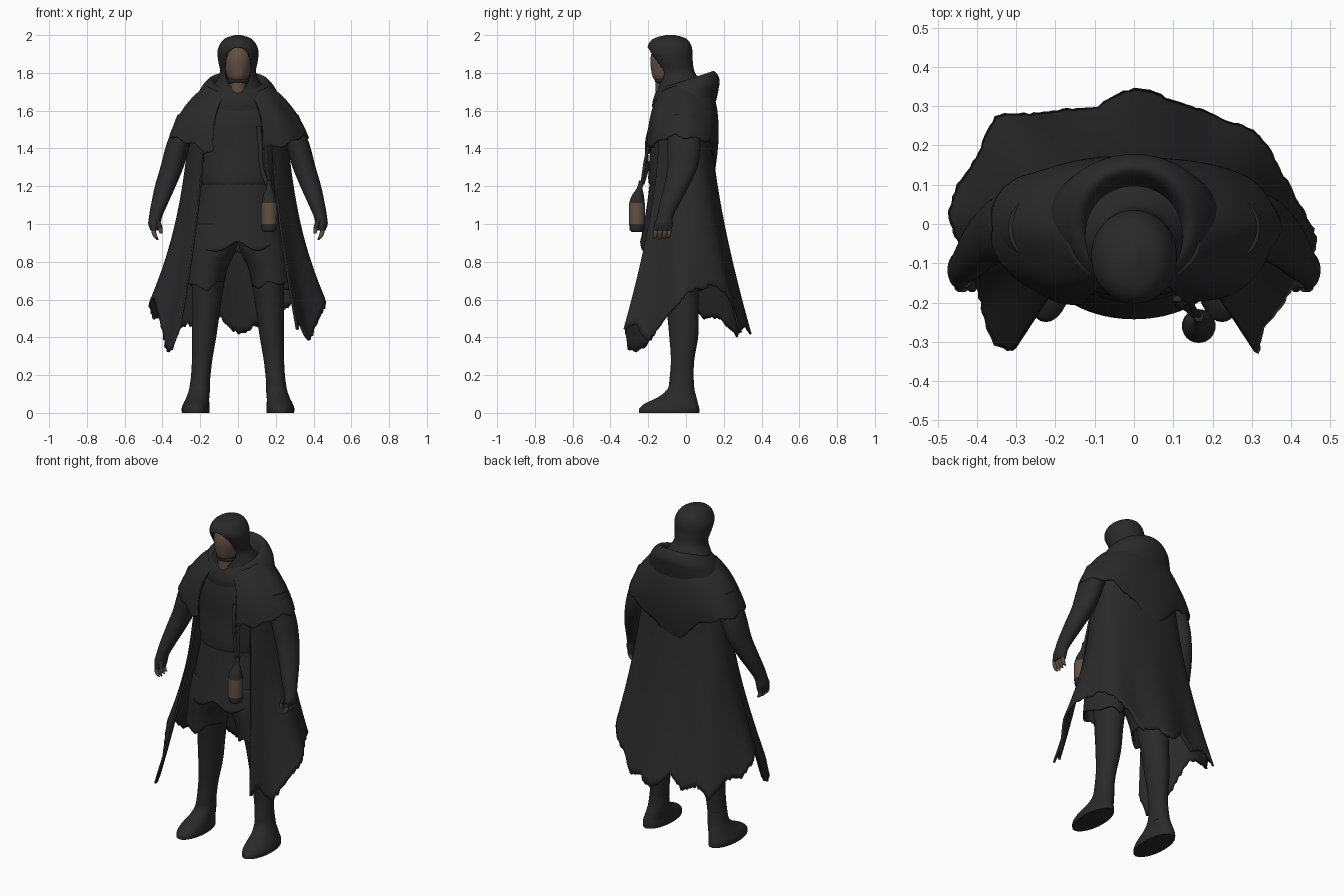
import bpy, bmesh, math, random
from mathutils import Vector

random.seed(4)


def material(name, rgb):
    m = bpy.data.materials.new(name)
    m.diffuse_color = (*rgb, 1)
    return m


CLOTH = material("charcoal cloth", (0.023, 0.023, 0.023))
BROWN = material("dull brown", (0.125, 0.08, 0.055))


def spline(pts, t):
    """Catmull-Rom through pts, t counted in points."""
    i = min(int(t), len(pts) - 2)
    f = t - i
    p = [Vector(pts[min(max(i + k, 0), len(pts) - 1)]) for k in (-1, 0, 1, 2)]
    return 0.5 * (2 * p[1] + (p[2] - p[0]) * f + (2 * p[0] - 5 * p[1] + 4 * p[2] - p[3]) * f * f
                  + (3 * p[1] - p[0] - 3 * p[2] + p[3]) * f ** 3)


def finish(name, bm, mats, thick=0, pick=None):
    bmesh.ops.recalc_face_normals(bm, faces=bm.faces)
    if pick:
        for f in bm.faces:
            f.material_index = pick(f.calc_center_median())
    me = bpy.data.meshes.new(name)
    bm.to_mesh(me)
    bm.free()
    for m in mats:
        me.materials.append(m)
    ob = bpy.data.objects.new(name, me)
    bpy.context.collection.objects.link(ob)
    if thick:
        mod = ob.modifiers.new("thickness", 'SOLIDIFY')
        mod.thickness, mod.offset = thick, 0
    return ob


def loft(name, rings, mats=(CLOTH,), side=1, seg=32, sub=5, cap=True, tilt=0,
         rag=None, thick=0, pick=None, hole=None):
    """Skin over horizontal ellipses (x, y, z, rx, ry)."""
    bm = bmesh.new()
    n = (len(rings) - 1) * sub
    rows = []
    for r in range(n + 1):
        x, y, z, rx, ry = spline(rings, r / sub)
        row = []
        for k in range(seg):
            a = 2 * math.pi * k / seg
            py = y + ry * math.sin(a)
            dz = rag(a) * (r / n) ** 3 if rag else 0
            row.append(bm.verts.new((side * (x + rx * math.cos(a)), py, z + tilt * py + dz)))
        rows.append(row)
    for a, b in zip(rows, rows[1:]):
        for k in range(seg):
            j = (k + 1) % seg
            bm.faces.new((a[k], a[j], b[j], b[k]))
    if cap:
        bm.faces.new(rows[0])
        bm.faces.new(rows[-1])
    if hole:
        gone = [f for f in bm.faces if hole(f.calc_center_median())]
        bmesh.ops.delete(bm, geom=gone, context='FACES')
    return finish(name, bm, mats, thick, pick)


def drape(name, half, jag, fold, waves, thick, nu=14, nv=36):
    """Open cloth sheet; half lists (top, middle, hem) points from back to front edge."""
    cols = [[(-x, y, z) for x, y, z in c] for c in half[:0:-1]] + list(half)
    last = len(cols) - 1
    bm = bmesh.new()
    grid = []
    for i in range(last * nu + 1):
        u = i / nu
        p, q, r = (spline([c[k] for c in cols], u) for k in range(3))
        j = u / last * (len(jag) - 1)
        lo = min(int(j), len(jag) - 2)
        end = 1 + jag[lo] + (jag[lo + 1] - jag[lo]) * (j - lo) + random.uniform(-.008, .008)
        col = []
        for s in range(nv + 1):
            v = end * s / nv
            pt = p * (2 * (v - .5) * (v - 1)) + q * (4 * v * (1 - v)) + r * (2 * v * (v - .5))
            out = Vector((pt.x, pt.y, 0)).normalized()
            pt += out * fold * v * v * math.sin(u * waves)
            col.append(bm.verts.new(pt))
        grid.append(col)
    for a, b in zip(grid, grid[1:]):
        for s in range(nv):
            bm.faces.new((a[s], b[s], b[s + 1], a[s + 1]))
    return finish(name, bm, (CLOTH,), thick)


def ragged(amount, count):
    vals = [random.uniform(-amount, amount) for _ in range(count)]

    def f(a):
        t = a / (2 * math.pi) * count
        i = int(t)
        return vals[i % count] * (1 - t + i) + vals[(i + 1) % count] * (t - i)
    return f


# head: face, neck, hood with a face opening, chin strap
loft("face", [(0, -.09, 1.75, .03, .05), (0, -.10, 1.77, .052, .072), (0, -.10, 1.82, .069, .085),
              (0, -.10, 1.88, .073, .088), (0, -.10, 1.945, .06, .07)], (BROWN,))
loft("neck", [(0, -.08, 1.62, .06, .06), (0, -.09, 1.69, .055, .07), (0, -.09, 1.77, .05, .07)], (BROWN,))
loft("hood", [(0, -.01, 1.69, .16, .14), (0, -.03, 1.745, .118, .115), (0, -.05, 1.80, .091, .094),
              (0, -.07, 1.86, .100, .102), (0, -.083, 1.91, .105, .114), (0, -.087, 1.95, .092, .108),
              (0, -.085, 1.98, .064, .08), (0, -.082, 1.997, .012, .02)], seg=96, sub=10, thick=.008,
     hole=lambda c: c.y < -.07 and abs(c.x / .068) ** 2.4 + abs((c.z - 1.825) / .11) ** 2.4 < 1)
loft("chin_strap", [(0, -.09, 1.745, .058, .066), (0, -.09, 1.757, .064, .076), (0, -.09, 1.768, .06, .07)])

# cowl rolled around the neck
loft("cowl", [(0, -.005, 1.60, .24, .165), (0, -.002, 1.66, .22, .175), (0, 0, 1.70, .205, .178),
              (0, 0, 1.74, .178, .165), (0, 0, 1.762, .15, .143), (0, -.005, 1.75, .125, .125),
              (0, -.015, 1.70, .11, .11)], cap=False, tilt=.33, seg=48)

# torso with overhanging tunic, and short skirt
loft("tunic", [(0, -.05, 1.18, .17, .12), (0, -.05, 1.205, .194, .142), (0, -.05, 1.25, .202, .15),
               (0, -.045, 1.4, .21, .145), (0, -.04, 1.55, .23, .145), (0, -.03, 1.65, .2, .13),
               (0, -.03, 1.72, .09, .08)])
hem = ragged(.03, 17)
loft("skirt", [(0, -.05, 1.23, .185, .135), (0, -.05, 1.1, .208, .152), (0, -.055, .98, .23, .165),
               (0, -.06, .87, .248, .178)], cap=False, seg=64, thick=.01,
     rag=lambda a: hem(a) + .06 * max(0, -math.sin(a)) ** 30)

for side, tag in ((-1, "left"), (1, "right")):
    # breeches, leg and boot
    loft("breeches_" + tag, [(.11, -.05, 1.0, .12, .14), (.135, -.05, .87, .122, .145),
                             (.165, -.05, .76, .105, .135), (.178, -.05, .67, .1, .13)],
         side=side, cap=False, rag=ragged(.035, 11), seg=48, thick=.01)
    loft("leg_" + tag, [(.11, -.03, .98, .10, .11), (.15, -.03, .75, .09, .10), (.167, -.02, .58, .077, .086),
                        (.178, -.012, .42, .066, .078), (.19, -.018, .28, .054, .062),
                        (.2, -.025, .16, .051, .064), (.203, -.025, .1, .053, .068)], side=side)
    loft("boot_" + tag, [(.198, -.022, .2, .05, .062), (.203, -.026, .13, .055, .07),
                         (.212, -.045, .085, .06, .1), (.22, -.075, .052, .068, .138),
                         (.224, -.088, .025, .074, .158), (.224, -.09, 0, .073, .16)], side=side)
    # sleeve and gloved hand
    loft("arm_" + tag, [(.25, -.01, 1.58, .07, .08), (.315, -.01, 1.42, .064, .088), (.35, -.02, 1.3, .061, .08),
                        (.385, -.05, 1.2, .055, .066), (.418, -.09, 1.1, .043, .052), (.436, -.11, 1.04, .035, .042),
                        (.443, -.118, 1.0, .032, .048), (.441, -.122, .965, .022, .045)], side=side)
    # fingers with bare tips
    for k in range(4):
        y = -.158 + .024 * k
        loft(f"finger_{k + 1}_{tag}", [(.445, y, .99, .013, .013), (.445, y - .003, .955, .012, .012),
                                       (.435, y - .006, .93, .010, .010), (.425, y - .006, .915 + .006 * abs(k - 1), .005, .005)],
             (CLOTH, BROWN), side=side, seg=10, pick=lambda c: int(c.z < .96))
    loft("thumb_" + tag, [(.43, -.145, 1.02, .016, .016), (.414, -.16, .985, .013, .013),
                          (.408, -.165, .95, .007, .007)], (CLOTH, BROWN), side=side, seg=10,
         pick=lambda c: int(c.z < .98))

# shoulder mantle: back centre to front edge
drape("mantle", [
    [(0, .12, 1.74), (0, .165, 1.55), (0, .15, 1.30)],
    [(.1, .1, 1.74), (.16, .145, 1.58), (.19, .14, 1.41)],
    [(.15, .04, 1.73), (.245, .085, 1.6), (.31, .10, 1.45)],
    [(.16, -.02, 1.73), (.277, -.01, 1.62), (.362, -.01, 1.465)],
    [(.15, -.08, 1.72), (.255, -.1, 1.59), (.32, -.11, 1.46)],
    [(.11, -.12, 1.70), (.2, -.16, 1.58), (.23, -.18, 1.42)],
    [(.07, -.14, 1.68), (.12, -.185, 1.56), (.13, -.2, 1.39)]],
    [0, .08, -.03, .05, 0, .04, -.02, .06, .0, .05, .0, .06, .08, .0, .06, -.02, .05, 0, .04, -.03, .05, 0, .05, -.04, 0],
    .004, 3.7, .012)

# long tattered cloak: back centre to front edge
drape("cloak", [
    [(0, .12, 1.62), (0, .178, 1.1), (0, .325, .46)],
    [(.12, .11, 1.62), (.15, .165, 1.1), (.18, .275, .5)],
    [(.22, .07, 1.6), (.255, .125, 1.1), (.33, .24, .52)],
    [(.25, .02, 1.57), (.305, .045, 1.1), (.425, .09, .58)],
    [(.25, -.04, 1.55), (.295, -.045, 1.08), (.455, -.04, .58)],
    [(.22, -.1, 1.52), (.26, -.12, 1.05), (.37, -.2, .43)],
    [(.18, -.14, 1.5), (.215, -.185, 1.05), (.305, -.32, .46)]],
    [0, .08, .05, 0, -.03, .03, .07, .04, .09, .03, .06, -.02, .03, .01, .05, -.04, -.08, -.11, -.07, -.05, 0, .02, .03, -.03, .02],
    .005, 3.3, .012)

# hanging flask with brown band, and its straps
X, Y = .165, -.26
loft("flask_base", [(X, Y, .958, .028, .028), (X, Y, .97, .038, .038), (X, Y, 1.0, .041, .041)])
loft("flask_band", [(X, Y, 1.0, .042, .042), (X, Y, 1.055, .043, .043), (X, Y, 1.11, .042, .042)], (BROWN,))
loft("flask_top", [(X, Y, 1.11, .041, .041), (X, Y + .005, 1.15, .032, .032), (X, Y + .015, 1.19, .015, .015),
                   (X, Y + .025, 1.23, .012, .014)])
loft("strap_outer", [(.11, -.19, 1.52, .012, .008), (.118, -.21, 1.42, .012, .008),
                     (.125, -.205, 1.3, .012, .008), (.155, -.23, 1.21, .012, .01)], seg=12)
loft("strap_inner", [(.145, -.19, 1.45, .008, .008), (.15, -.215, 1.34, .008, .008),
                     (.168, -.235, 1.2, .008, .008)], seg=12)

# smooth shading that keeps hems and soles crisp
for ob in bpy.context.collection.objects:
    ob.select_set(True)
    bpy.context.view_layer.objects.active = ob
bpy.ops.object.shade_smooth_by_angle(angle=math.radians(40))
